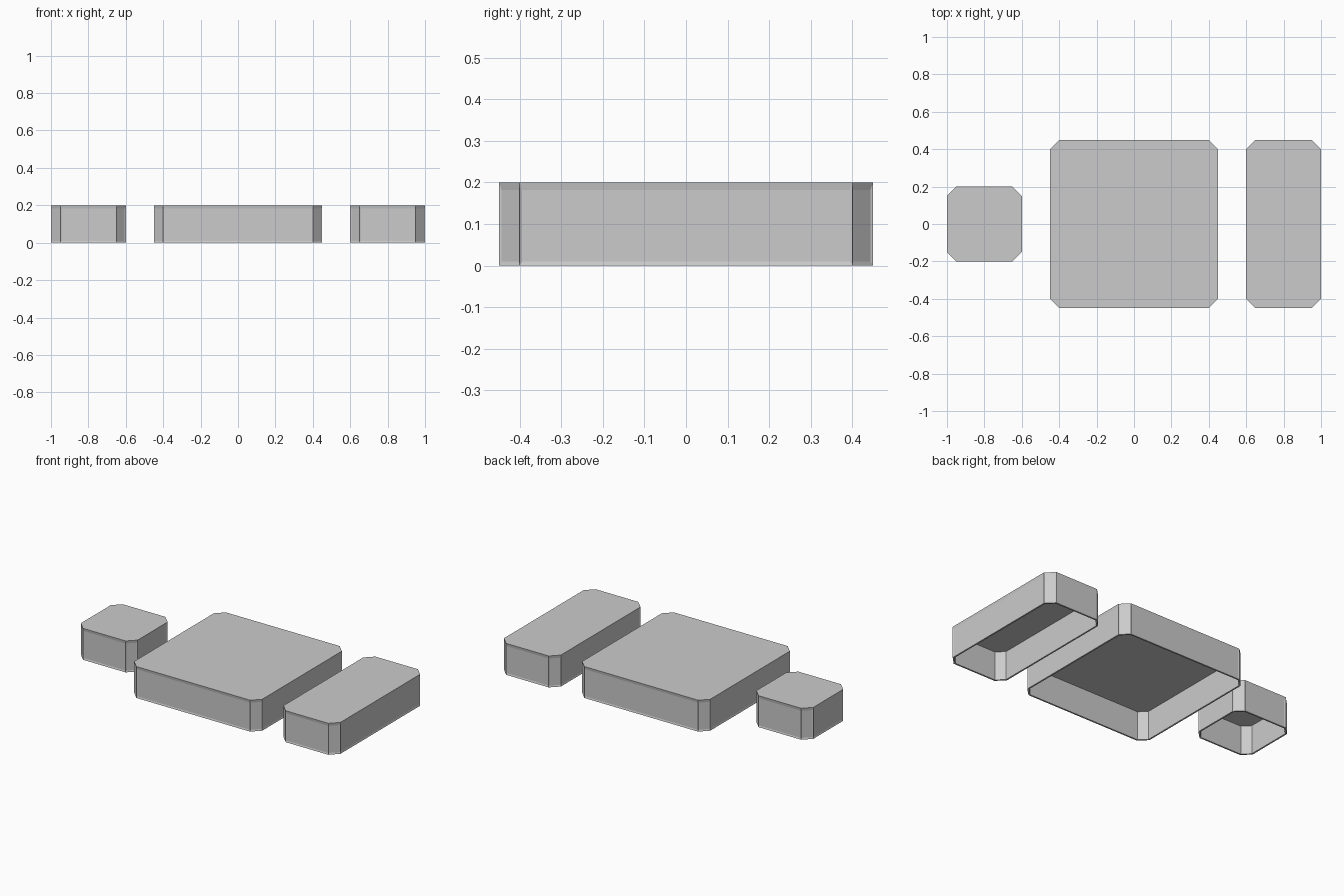
import bpy, bmesh
from mathutils import Vector

if "Cube" in bpy.data.objects:
    bpy.data.objects.remove(bpy.data.objects["Cube"])

HEIGHT, CUT, WALL = 0.2, 0.05, 0.01


def octagon(hx, hy, c):
    """Rectangle outline with cut corners, counter-clockwise."""
    return [(hx - c, -hy), (hx, -hy + c), (hx, hy - c), (hx - c, hy),
            (-hx + c, hy), (-hx, hy - c), (-hx, -hy + c), (-hx + c, -hy)]


def ring(bm, outline, z):
    return [bm.verts.new((x, y, z)) for x, y in outline]


def bridge(bm, a, b):
    n = len(a)
    return [bm.faces.new((a[i], a[(i + 1) % n], b[(i + 1) % n], b[i])) for i in range(n)]


def cap(name, cx, sx, sy):
    bm = bmesh.new()
    outer = octagon(sx / 2, sy / 2, CUT)
    inner = octagon(sx / 2 - WALL, sy / 2 - WALL, CUT - 0.586 * WALL)
    # outer shell, bottom rim and open-bottomed cavity
    ob, ot = ring(bm, outer, 0), ring(bm, outer, HEIGHT)
    ib, it = ring(bm, inner, 0), ring(bm, inner, HEIGHT - 0.018)
    sides = bridge(bm, ob, ot)
    bm.faces.new(ot)
    bridge(bm, ib, ob)
    bridge(bm, it, ib)
    bm.faces.new(it[::-1])
    bm.normal_update()
    # shallow framed panel on every side face
    bmesh.ops.inset_individual(bm, faces=sides, thickness=0.008, depth=-0.003)
    for f in sides:
        for v in f.verts:
            v.co.z = 0.01 if v.co.z < HEIGHT / 2 else HEIGHT - 0.018
    bmesh.ops.recalc_face_normals(bm, faces=bm.faces[:])
    mesh = bpy.data.meshes.new(name)
    bm.to_mesh(mesh)
    bm.free()
    obj = bpy.data.objects.new(name, mesh)
    obj.location = Vector((cx, 0, 0))
    bpy.context.collection.objects.link(obj)


# three hollow lids in a row: small square, large square, long rectangle
cap("small_square_cap", -0.8, 0.4, 0.4)
cap("large_square_cap", 0.0, 0.9, 0.9)
cap("long_cap", 0.8, 0.4, 0.9)
